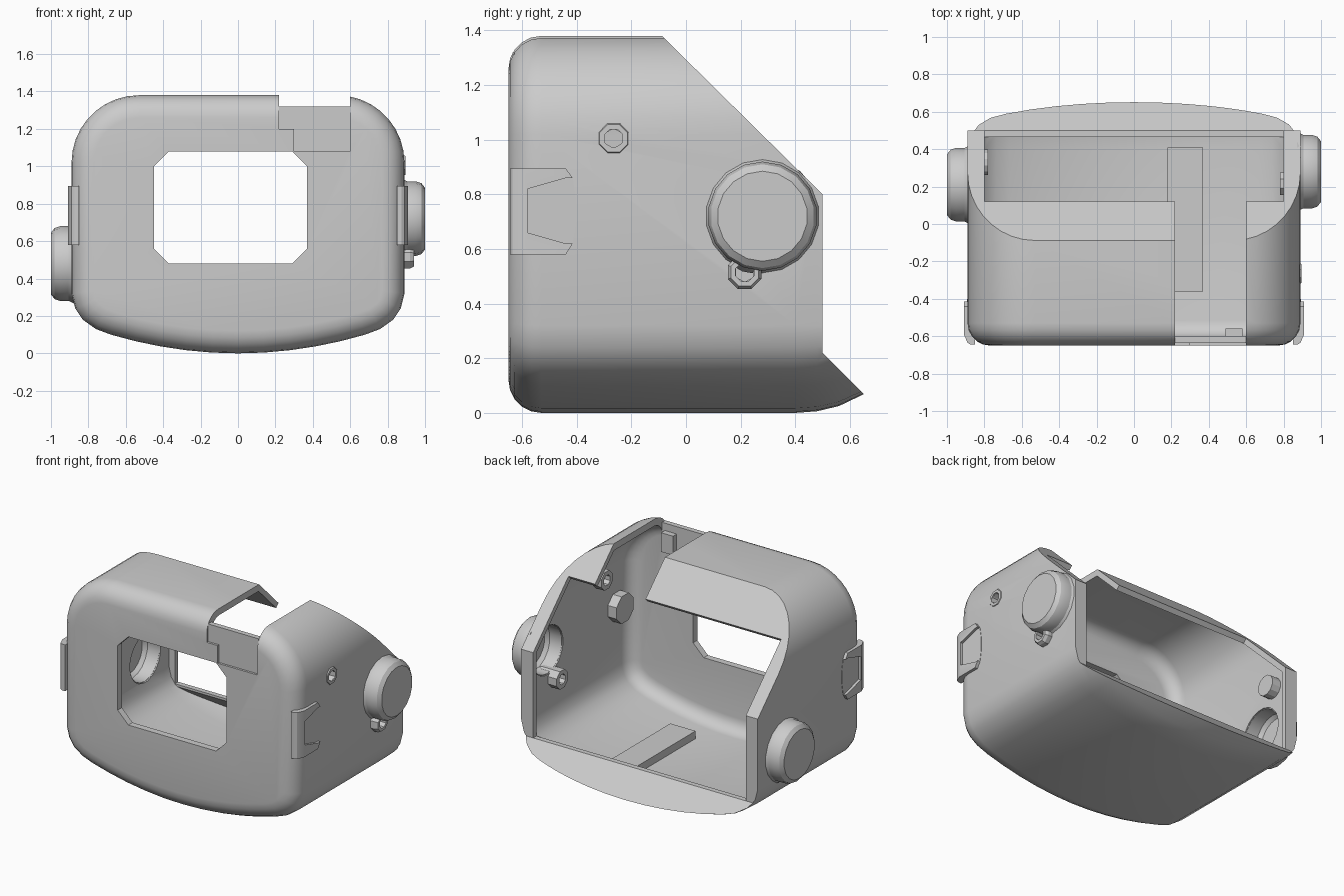
import bpy, bmesh, math
from mathutils import Vector

if "Cube" in bpy.data.objects:
    bpy.data.objects.remove(bpy.data.objects["Cube"])


def finish(bm, name):
    bmesh.ops.remove_doubles(bm, verts=bm.verts, dist=1e-5)
    bmesh.ops.recalc_face_normals(bm, faces=bm.faces)
    me = bpy.data.meshes.new(name)
    bm.to_mesh(me)
    bm.free()
    ob = bpy.data.objects.new(name, me)
    bpy.context.collection.objects.link(ob)
    return ob


def prism(name, pts, axis, a, b):
    """Extrude a 2D outline along x (pts = y,z), y (pts = x,z) or z (pts = x,y)."""
    put = {'x': lambda p, t: (t, p[0], p[1]),
           'y': lambda p, t: (p[0], t, p[1]),
           'z': lambda p, t: (p[0], p[1], t)}[axis]
    bm = bmesh.new()
    skin(bm, [[bm.verts.new(put(p, t)) for p in pts] for t in (a, b)])
    return finish(bm, name)


def skin(bm, rings, loop=False):
    n = len(rings[0])
    pairs = list(zip(rings, rings[1:]))
    if loop:
        pairs.append((rings[-1], rings[0]))
    for r, s in pairs:
        for i in range(n):
            j = (i + 1) % n
            bm.faces.new((r[i], r[j], s[j], s[i]))
    if not loop:
        bm.faces.new(rings[0])
        bm.faces.new(rings[-1])


def box(name, x0, x1, y0, y1, z0, z1):
    return prism(name, [(y0, z0), (y1, z0), (y1, z1), (y0, z1)], 'x', x0, x1)


def lathe(name, section, cy, cz, seg):
    """Revolve a closed (radius, x) section about an x-parallel axis."""
    bm = bmesh.new()
    rings = []
    for k in range(seg):
        t = math.tau * (k + .5) / seg
        rings.append([bm.verts.new((x, cy + r * math.cos(t), cz + r * math.sin(t))) for r, x in section])
    skin(bm, rings, loop=True)
    bmesh.ops.dissolve_degenerate(bm, edges=bm.edges, dist=1e-6)
    return finish(bm, name)


def disc(name, r, cy, cz, x0, x1, seg=16):
    pts = [(cy + r * math.cos(math.tau * (k + .5) / seg), cz + r * math.sin(math.tau * (k + .5) / seg))
           for k in range(seg)]
    return prism(name, pts, 'x', x0, x1)


def combine(ob, other, op='DIFFERENCE'):
    m = ob.modifiers.new('bool', 'BOOLEAN')
    m.object, m.operation, m.solver = other, op, 'EXACT'
    me = bpy.data.meshes.new_from_object(ob.evaluated_get(bpy.context.evaluated_depsgraph_get()))
    ob.modifiers.clear()
    ob.data = me
    bpy.data.objects.remove(other)


def inset(pts, d):
    out, n = [], len(pts)
    for i in range(n):
        p, q, r = Vector(pts[i - 1]), Vector(pts[i]), Vector(pts[(i + 1) % n])
        e, f = (q - p).normalized(), (r - q).normalized()
        n1, n2 = Vector((e.y, -e.x)), Vector((f.y, -f.x))
        m = (n1 + n2).normalized()
        out.append(q - m * d / m.dot(n1))
    return out


# Front outline: bowed bottom, rounded sides, big top corners
half = [(x, .1 * (x / .68) ** 2) for x in (.14, .28, .42, .55, .68)]
half += [(.76, .13), (.83, .18), (.87, .24), (.89, .32)]
half += [(.53 + .36 * math.cos(math.radians(a)), 1.02 + .36 * math.sin(math.radians(a)))
         for a in range(0, 91, 10)]
outline = [(0, 0)] + half + [(-x, z) for x, z in reversed(half)]


def pod(name, d, y0, r):
    """Outline inset by d, with a filleted front edge and a bottom that lifts at the rear."""
    bm = bmesh.new()
    rings = []
    for k in range(6):
        t = math.radians(18 * k)
        ring = inset(outline, d + r * (1 - math.sin(t)))
        rings.append([bm.verts.new((p.x, y0 + r * (1 - math.cos(t)), p.y)) for p in ring])
    for y, lift in ((.40, 0), (.48, .006), (.56, .025), (.65, .068), (.80, .15)):
        rings.append([bm.verts.new((p.x, y, p.y + lift * max(0, 1 - p.y / .4))) for p in inset(outline, d)])
    skin(bm, rings)
    return finish(bm, name)


# Main shell, trimmed by its side profile
shell = pod('housing_shell', 0, -.65, .12)
side = [(-.8, -.1), (.82, -.1), (.5, .22), (.5, .8), (-.09, 1.382), (-.09, 1.6), (-.8, 1.6)]
combine(shell, prism('trim', side, 'x', -1.2, 1.2), 'INTERSECT')

# Hollow interior, leaving an inward rim and slanted lip around the rear opening
cavity = pod('cavity', .045, -.605, .09)
inner = [(-.8, -.1), (.77, -.1), (.465, .205), (.465, .785), (-.105, 1.347), (-.105, 1.6), (-.8, 1.6)]
combine(cavity, prism('trim', inner, 'x', -1.2, 1.2), 'INTERSECT')
combine(shell, cavity)
opening = [(0, .22), (.9, .22), (.9, 1.5), (.44, 1.5), (.12, 1.174), (0, 1.05)]
combine(shell, prism('opening', opening, 'x', -.8, .8))

# Front window with chamfered corners
x0, x1, z0, z1, c = -.45, .37, .48, 1.08, .08
combine(shell, prism('window', [(x0 + c, z0), (x1 - c, z0), (x1, z0 + c), (x1, z1 - c), (x1 - c, z1),
                                (x0 + c, z1), (x0, z1 - c), (x0, z0 + c)], 'y', -.9, -.4))

# Roof slot
combine(shell, box('slot', .22, .60, -.61, .4, 1.09, 1.6))
combine(shell, box('slot_front', .22, .60, -.9, .4, 1.2, 1.6))
combine(shell, box('slot_recess', .30, .60, -.9, -.5, 1.08, 1.6))

# Wall openings behind knobs and bosses
KNOBS = [('right_knob', 1, .28, .72), ('left_knob', -1, .21, .48)]
BOSSES = [('upper_boss', -.265, 1.005, .885), ('lower_boss', .215, .515, .93)]
for name, s, y, z in KNOBS:
    combine(shell, disc('hole', .165, y, z, s * .7, s * 1.1, 20))
for name, y, z, x in BOSSES:
    combine(shell, disc('hole', .036, y, z, .7, 1.1, 6))
parts = [shell]

# Flat strip below the roof slot, with a small catch behind it
parts.append(box('slot_strip', .22, .60, -.635, -.60, 1.08, 1.32))
parts.append(box('slot_catch', .49, .58, -.605, -.56, 1.14, 1.27))

# Floor rail
parts.append(box('floor_rail', .18, .37, -.36, .41, .04, .105))

# Hollow domed knobs
for name, s, y, z in KNOBS:
    sec = [(.16, .85), (.215, .875), (.2, .905), (.2, .95), (.19, .98), (.165, 1.0), (0, 1.0),
           (0, .965), (.14, .965), (.16, .94)]
    parts.append(lathe(name, [(r, s * x) for r, x in sec], y, z, 18))

# Tubular bosses on the right wall, solid one on the left
for name, y, z, x in BOSSES:
    sec = [(.036, .78), (.066, .78), (.066, x - .01), (.055, x + .01), (.036, x + .01)]
    parts.append(lathe(name, sec, y, z, 8))
parts.append(disc('left_boss', .07, .33, .74, -.88, -.78, 12))

# Side clips with a pocket open to the rear, plus the nut block inside
for s, tag in ((1, 'right'), (-1, 'left')):
    clip_pts = [(-.645, .58), (-.44, .58), (-.415, .62), (-.402, .70), (-.402, .78), (-.415, .86),
                (-.44, .895), (-.645, .895)]
    clip = prism(tag + '_clip', clip_pts, 'x', s * .85, s * .91)
    corner = [(s * .95, -.66), (s * .85, -.66), (s * .89, -.635), (s * .91, -.59), (s * .95, -.59)]
    combine(clip, prism('corner', corner, 'z', .5, 1))
    pocket = [(-.58, .66), (-.44, .62), (-.35, .62), (-.35, .86), (-.44, .86), (-.58, .82)]
    combine(clip, prism('pocket', pocket, 'x', s * .892, s * .93))
    parts.append(clip)
    parts.append(disc(tag + '_clip_nut', .1, -.46, .74, s * .78, s * .86, 8))

# Smooth curves, crisp edges
bpy.ops.object.select_all(action='DESELECT')
for ob in parts:
    ob.select_set(True)
bpy.context.view_layer.objects.active = shell
bpy.ops.object.shade_smooth_by_angle(angle=math.radians(25))
